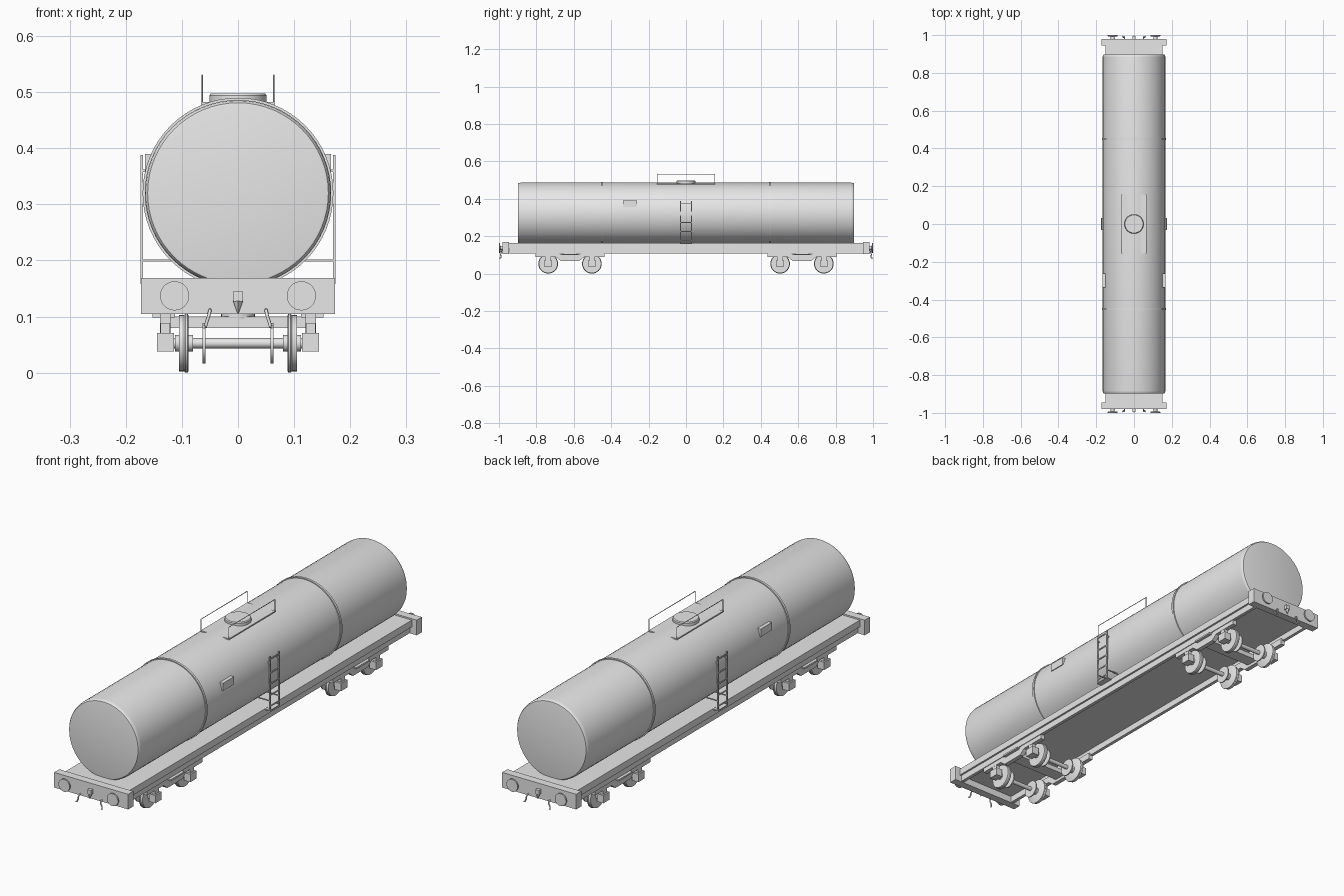
import bpy, bmesh, math
from mathutils import Vector

cube = bpy.data.objects.get("Cube")
if cube:
    bpy.data.objects.remove(cube, do_unlink=True)

GREY = (0.8, 0.8, 0.8, 1)
mat = bpy.data.materials.new("plain grey")
mat.use_nodes = True
mat.diffuse_color = GREY
mat.node_tree.nodes["Principled BSDF"].inputs["Base Color"].default_value = GREY


def finish(name, bm, smooth=False):
    bmesh.ops.recalc_face_normals(bm, faces=bm.faces)
    mesh = bpy.data.meshes.new(name)
    bm.to_mesh(mesh)
    bm.free()
    mesh.materials.append(mat)
    ob = bpy.data.objects.new(name, mesh)
    bpy.context.collection.objects.link(ob)
    if smooth:
        bpy.ops.object.select_all(action='DESELECT')
        ob.select_set(True)
        bpy.context.view_layer.objects.active = ob
        bpy.ops.object.shade_smooth_by_angle(angle=math.radians(35))
    return ob


def box(name, x, y, z):
    """Box from (low, high) ranges on each axis."""
    bm = bmesh.new()
    bmesh.ops.create_cube(bm, size=1)
    for v in bm.verts:
        v.co = Vector([(r[0] + r[1]) / 2 + c * (r[1] - r[0])
                       for r, c in zip((x, y, z), v.co)])
    return finish(name, bm)


def lathe(name, profile, axis, centre, n=32):
    """Closed solid turned from (distance along axis, radius) points."""
    bm = bmesh.new()
    rings = []
    for t, r in profile:
        ring = []
        for i in range(n):
            a = math.tau * i / n
            u, w = r * math.cos(a), r * math.sin(a)
            co = {'X': (t, u, w), 'Y': (u, t, w), 'Z': (u, w, t)}[axis]
            ring.append(bm.verts.new(Vector(co) + Vector(centre)))
        rings.append(ring)
    for a, b in zip(rings, rings[1:]):
        for i in range(n):
            j = (i + 1) % n
            bm.faces.new((a[i], a[j], b[j], b[i]))
    bm.faces.new(rings[0])
    bm.faces.new(rings[-1])
    return finish(name, bm, True)


def extrude_x(name, outline, x0, x1):
    """Prism from a (y, z) outline."""
    bm = bmesh.new()
    face = bm.faces.new([bm.verts.new((x0, y, z)) for y, z in outline])
    out = bmesh.ops.extrude_face_region(bm, geom=[face])
    verts = [v for v in out["geom"] if isinstance(v, bmesh.types.BMVert)]
    bmesh.ops.translate(bm, verts=verts, vec=(x1 - x0, 0, 0))
    return finish(name, bm)


def tube(name, points, radius):
    curve = bpy.data.curves.new(name, 'CURVE')
    curve.dimensions = '3D'
    curve.bevel_depth = radius
    curve.bevel_resolution = 1
    curve.use_fill_caps = True
    spline = curve.splines.new('POLY')
    spline.points.add(len(points) - 1)
    for p, co in zip(spline.points, points):
        p.co = (*co, 1)
    curve.materials.append(mat)
    ob = bpy.data.objects.new(name, curve)
    bpy.context.collection.objects.link(ob)
    return ob


def span(c, half):
    return (c - half, c + half)


def side(s, a, b):
    return tuple(sorted((s * a, s * b)))


# Tank with rounded ends and two hoops
half = [(0.883, 0.166), (0.892, 0.1645), (0.897, 0.161), (0.898, 0.157)]
lathe("tank", [(-t, r) for t, r in reversed(half)] + half, 'Y', (0, 0, 0.32), 64)
for y in (-0.45, 0.45):
    lathe("tank_hoop", [(-0.005, 0.165), (-0.005, 0.17), (0.005, 0.17), (0.005, 0.165)],
          'Y', (0, y, 0.32), 64)

# Hatch and service platform on top
lathe("hatch", [(0.475, 0.051), (0.494, 0.051), (0.498, 0.048)], 'Z', (0, 0, 0))
box("top_platform", span(0, 0.066), span(0, 0.155), (0.477, 0.482))
for s in (-1, 1):
    x = s * 0.0645
    tube("platform_rail", [(x, -0.154, 0.48), (x, -0.154, 0.53),
                           (x, 0.154, 0.53), (x, 0.154, 0.48)], 0.0018)

# Deck with downturned sills
box("deck", span(0, 0.15), span(0, 0.95), (0.134, 0.163))
for s in (-1, 1):
    box("side_sill", side(s, 0.128, 0.142), span(0, 0.945), (0.107, 0.134))

# Ladders and side panels
for s in (-1, 1):
    for y in (-0.03, 0.03):
        box("ladder_rail", side(s, 0.169, 0.1735), span(y, 0.003), (0.158, 0.388))
    for z in (0.178, 0.224, 0.272, 0.318, 0.376):
        box("ladder_rung", side(s, 0.1695, 0.173), span(0, 0.03), span(z, 0.0025))
    for z in (0.2, 0.36):
        for y in (-0.03, 0.03):
            box("ladder_bracket", side(s, 0.1, 0.17), span(y, 0.002), span(z, 0.002))
    box("ladder_foot", side(s, 0.14, 0.1735), span(0, 0.033), (0.158, 0.162))
    box("side_panel", side(s, 0.148, 0.1655), span(-0.3, 0.037), (0.357, 0.39))

# Buffer beams, buffers, couplings and hoses at both ends
for e in (-1, 1):
    box("buffer_beam", span(0, 0.173), side(e, 0.946, 0.98), (0.105, 0.169))
    for s in (-1, 1):
        lathe("buffer", [(e * t, r) for t, r in
                         ((0.975, 0.012), (0.993, 0.01), (0.994, 0.026), (1.0, 0.026))],
              'Y', (s * 0.113, 0, 0.137))
        tube("brake_hose", [(s * x, e * y, z) for x, y, z in
                            ((0.05, 0.975, 0.112), (0.05, 0.987, 0.111), (0.052, 0.992, 0.102),
                             (0.056, 0.988, 0.09), (0.058, 0.991, 0.082), (0.061, 0.996, 0.082))],
             0.003)
    box("coupling_block", span(0, 0.008), side(e, 0.975, 0.994), (0.127, 0.146))
    bm = bmesh.new()
    bmesh.ops.create_cone(bm, cap_ends=True, segments=4, radius1=0.001, radius2=0.009, depth=0.022)
    bmesh.ops.translate(bm, verts=bm.verts, vec=(0, e * 0.989, 0.117))
    finish("coupling_hook", bm)

# Bogies
FRAME = [(0.185, 0.088), (0.185, 0.115), (0.07, 0.115), (0.05, 0.104)]
UNDER = [(0.05, 0.068), (0.075, 0.088)]
right_side = UNDER + FRAME
left_side = [(-y, z) for y, z in reversed(right_side)]
outline = right_side + left_side
for c in (-0.62, 0.62):
    box("bolster", span(0, 0.125), span(c, 0.028), (0.08, 0.1))
    lathe("pivot", [(0.095, 0.03), (0.135, 0.03)], 'Z', (0, c, 0))
    for s in (-1, 1):
        extrude_x("bogie_frame", [(c + y, z) for y, z in outline], s * 0.12, s * 0.139)
        box("side_bearer", side(s, 0.115, 0.14), span(c, 0.035), (0.1, 0.136))
        box("bearer_plate", side(s, 0.112, 0.152), span(c, 0.045), (0.098, 0.105))
    for y in (c - 0.117, c + 0.117):
        lathe("axle", [(-0.125, 0.009), (0.125, 0.009)], 'X', (0, y, 0.0525), 16)
        for s in (-1, 1):
            centre = (0, y, 0.0525)
            lathe("wheel", [(s * t, r) for t, r in
                            ((0.088, 0.049), (0.09, 0.0525), (0.094, 0.0525),
                             (0.096, 0.0505), (0.105, 0.05))], 'X', centre)
            lathe("wheel_hub", [(s * 0.08, 0.015), (s * 0.112, 0.015)], 'X', centre, 16)
            lathe("brake_disc", [(s * 0.058, 0.036), (s * 0.063, 0.036)], 'X', centre)
            box("axle_box", side(s, 0.114, 0.144), span(y, 0.021), (0.038, 0.071))
            box("axle_spring", side(s, 0.121, 0.138), span(y, 0.013), (0.07, 0.09))
